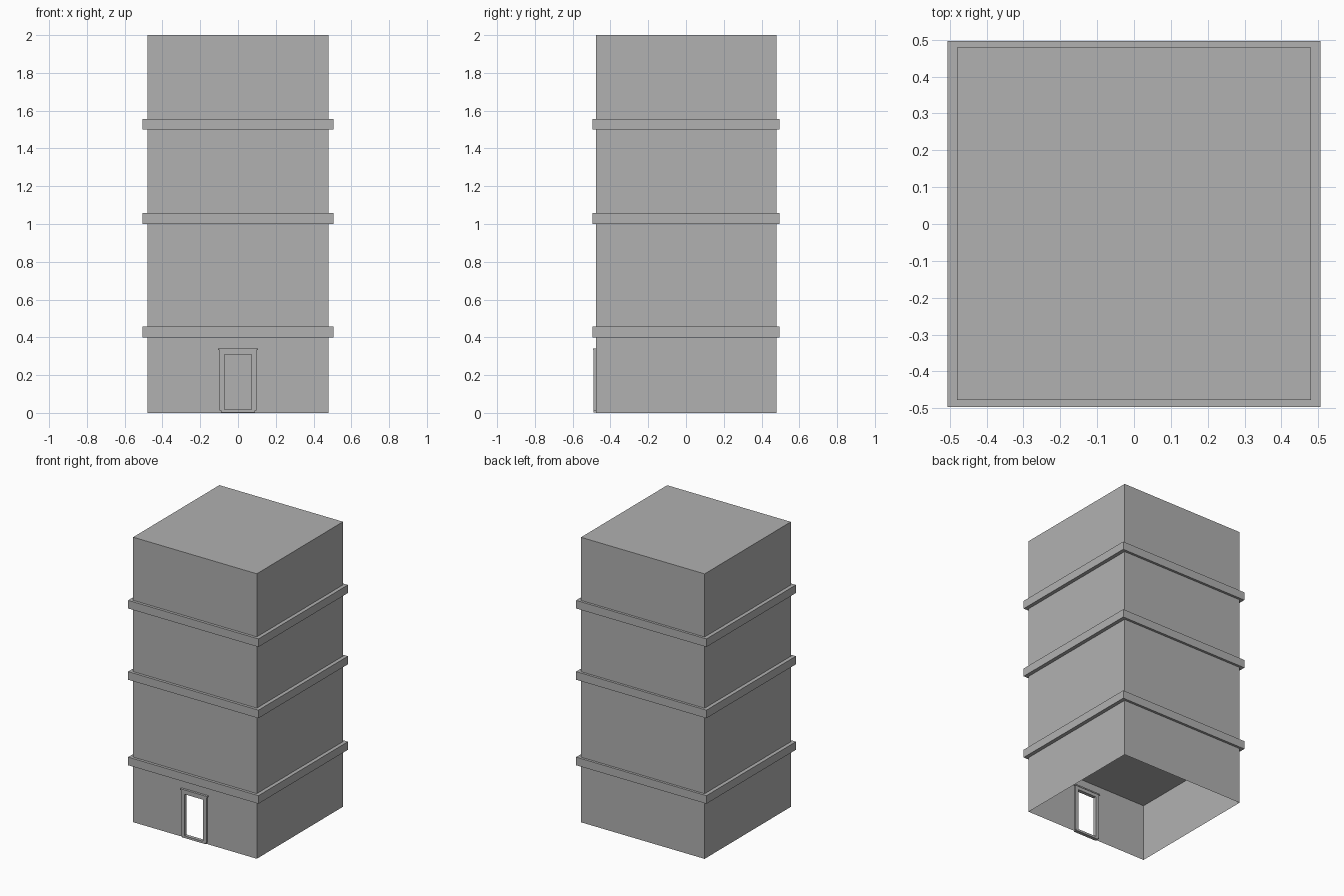
import bpy, bmesh

if "Cube" in bpy.data.objects:
    bpy.data.objects.remove(bpy.data.objects["Cube"])

W = 0.48                # half width of the walls in x
YF, YB = -0.477, 0.479  # front and back wall positions
BX, BY = 0.506, 0.496   # half sizes of the projecting bands

# Dark grey for the whole tower
grey = bpy.data.materials.new("dark_grey")
grey.diffuse_color = (0.44, 0.44, 0.44, 1)
grey.use_nodes = True
grey.node_tree.nodes["Principled BSDF"].inputs["Base Color"].default_value = grey.diffuse_color


def add_object(name, bm):
    me = bpy.data.meshes.new(name)
    bm.to_mesh(me)
    bm.free()
    me.materials.append(grey)
    bpy.context.collection.objects.link(bpy.data.objects.new(name, me))


def make_shell(name, faces):
    """Build a thin shell from a few polygons and merge shared corners."""
    bm = bmesh.new()
    for pts in faces:
        bm.faces.new([bm.verts.new(p) for p in pts])
    bmesh.ops.remove_doubles(bm, verts=bm.verts, dist=1e-5)
    bmesh.ops.recalc_face_normals(bm, faces=bm.faces)
    add_object(name, bm)


def box(name, x0, x1, y0, y1, z0, z1):
    bm = bmesh.new()
    bmesh.ops.create_cube(bm, size=1)
    for v in bm.verts:
        v.co = ((x0, x1)[v.co.x > 0], (y0, y1)[v.co.y > 0], (z0, z1)[v.co.z > 0])
    add_object(name, bm)


def wall(i, z0, z1):
    a, b = corners[i], corners[(i + 1) % 4]
    return [(*a, z0), (*b, z0), (*b, z1), (*a, z1)]


corners = [(-W, YF), (W, YF), (W, YB), (-W, YB)]

# Ground floor: thin open-bottomed shell with a doorway notch in the front
sides = [wall(i, 0, 0.4) for i in (1, 2, 3)]
door_x, door_z = 0.085, 0.325
front = [(-W, 0), (-door_x, 0), (-door_x, door_z), (door_x, door_z),
         (door_x, 0), (W, 0), (W, 0.4), (-W, 0.4)]
make_shell("ground_floor_walls", sides + [[(x, YF, z) for x, z in front]])

# Upper storeys, the last one closed by the flat roof
for n, (z0, z1) in enumerate([(0.455, 1.0), (1.055, 1.5), (1.555, 2.0)], 1):
    faces = [wall(i, z0, z1) for i in range(4)]
    if z1 == 2.0:
        faces.append([(x, y, z1) for x, y in corners])
    make_shell(f"storey_{n}_walls", faces)

# Floor slabs that project as bands around the tower
for n, z in enumerate((0.4, 1.0, 1.5), 1):
    box(f"floor_band_{n}", -BX, BX, -BY, BY, z, z + 0.057)

# Door frame: two posts, a lintel, a cap and a sill
Y0, Y1 = -0.49, -0.466
for side, s in (("left", -1), ("right", 1)):
    x0, x1 = sorted((s * 0.072, s * 0.098))
    box(f"door_post_{side}", x0, x1, Y0, Y1, 0.012, 0.31)
box("door_lintel", -0.098, 0.098, Y0, Y1, 0.31, 0.333)
box("door_cap", -0.105, 0.105, Y0 - 0.003, Y1 + 0.003, 0.333, 0.342)
box("door_sill", -0.09, 0.09, Y0, Y1, 0.003, 0.018)
